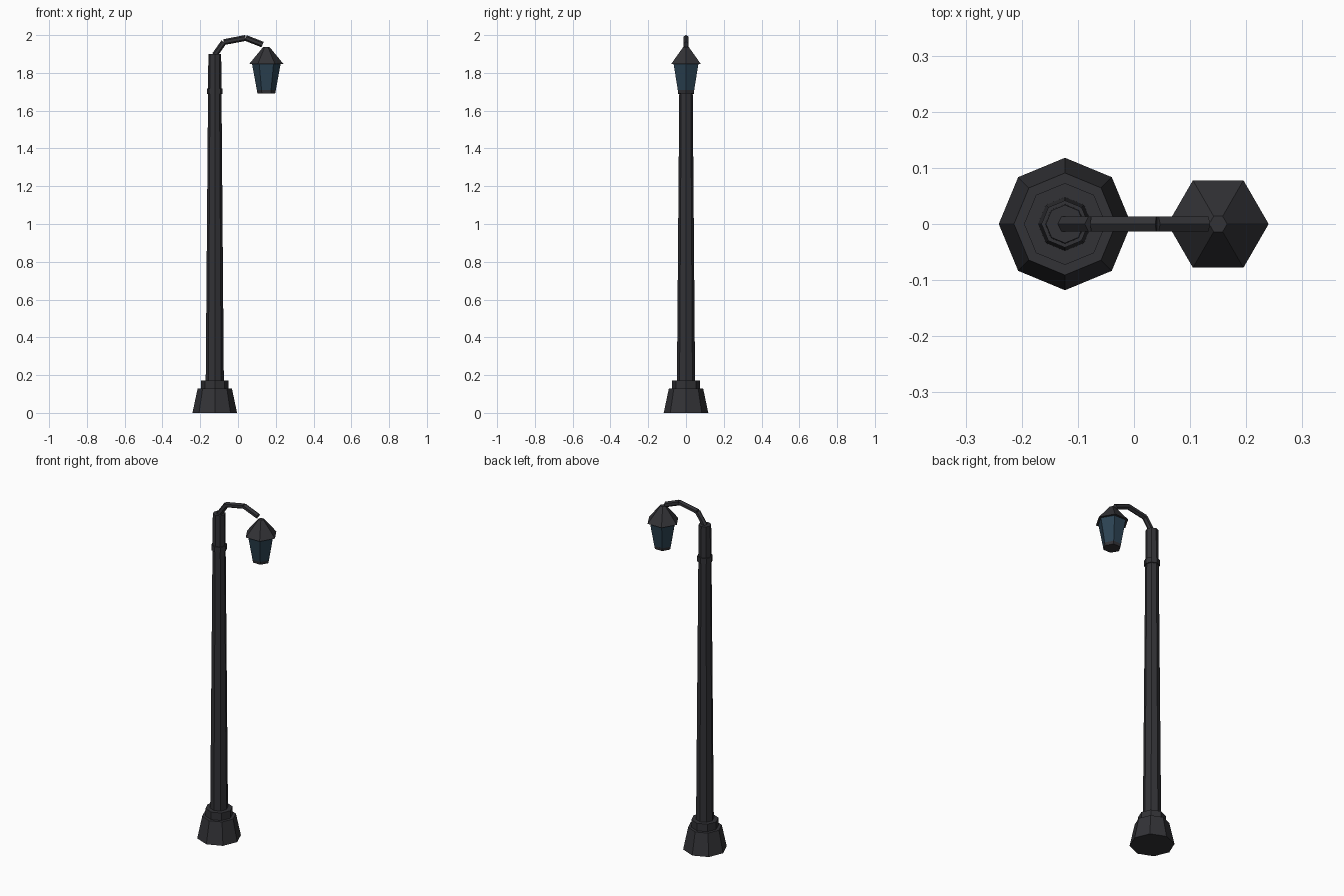
import bpy, bmesh, math
from mathutils import Vector

if "Cube" in bpy.data.objects:
    bpy.data.objects.remove(bpy.data.objects["Cube"])


def material(name, color):
    m = bpy.data.materials.new(name)
    m.diffuse_color = color
    m.use_nodes = True
    m.node_tree.nodes["Principled BSDF"].inputs["Base Color"].default_value = m.diffuse_color
    return m


IRON = material("dark_iron", (0.032, 0.032, 0.037, 1))
GLASS = material("blue_glass", (0.025, 0.055, 0.085, 1))


def frustum(name, x, sides, profile, mat):
    """Stack of polygon rings (radius, z) with a corner on the x axis, capped."""
    bm = bmesh.new()
    rings = [[bm.verts.new((x + r * math.cos(2 * math.pi * i / sides),
                            r * math.sin(2 * math.pi * i / sides), z))
              for i in range(sides)] for r, z in profile]
    for a, b in zip(rings, rings[1:]):
        for i in range(sides):
            j = (i + 1) % sides
            bm.faces.new((a[i], a[j], b[j], b[i]))
    bm.faces.new(rings[0][::-1])
    bm.faces.new(rings[-1])
    me = bpy.data.meshes.new(name)
    bm.to_mesh(me)
    bm.free()
    me.materials.append(mat)
    ob = bpy.data.objects.new(name, me)
    bpy.context.collection.objects.link(ob)
    return ob


def rod(name, a, b, radius, sides, mat):
    """Straight bar between two points."""
    a, b = Vector(a), Vector(b)
    ob = frustum(name, 0, sides, [(radius, 0), (radius, (b - a).length)], mat)
    ob.location = a
    ob.rotation_euler = (0, math.atan2(b.x - a.x, b.z - a.z), 0)
    return ob


POLE_X, LAMP_X = -0.123, 0.15

# Octagonal post
frustum("base", POLE_X, 8, [(0.118, 0), (0.091, 0.128)], IRON)
frustum("base_collar", POLE_X, 8, [(0.073, 0.125), (0.073, 0.172)], IRON)
frustum("pole", POLE_X, 8, [(0.048, 0.17), (0.034, 1.9)], IRON)
frustum("pole_ring", POLE_X, 8, [(0.042, 1.687), (0.042, 1.718)], IRON)

# Bent arm made of straight bars
path = [(POLE_X, 0, 1.895), (-0.075, 0, 1.963), (0.041, 0, 1.985), (0.13, 0, 1.95)]
for i, (a, b) in enumerate(zip(path, path[1:])):
    rod(f"arm_{i + 1}", a, b, 0.0155, 6, IRON)

# Hexagonal lantern
frustum("lantern_roof", LAMP_X, 6, [(0.09, 1.848), (0.016, 1.938)], IRON)
frustum("lantern_glass", LAMP_X, 6, [(0.05, 1.708), (0.076, 1.849)], GLASS)
frustum("lantern_bottom", LAMP_X, 6, [(0.047, 1.692), (0.0505, 1.709)], IRON)
